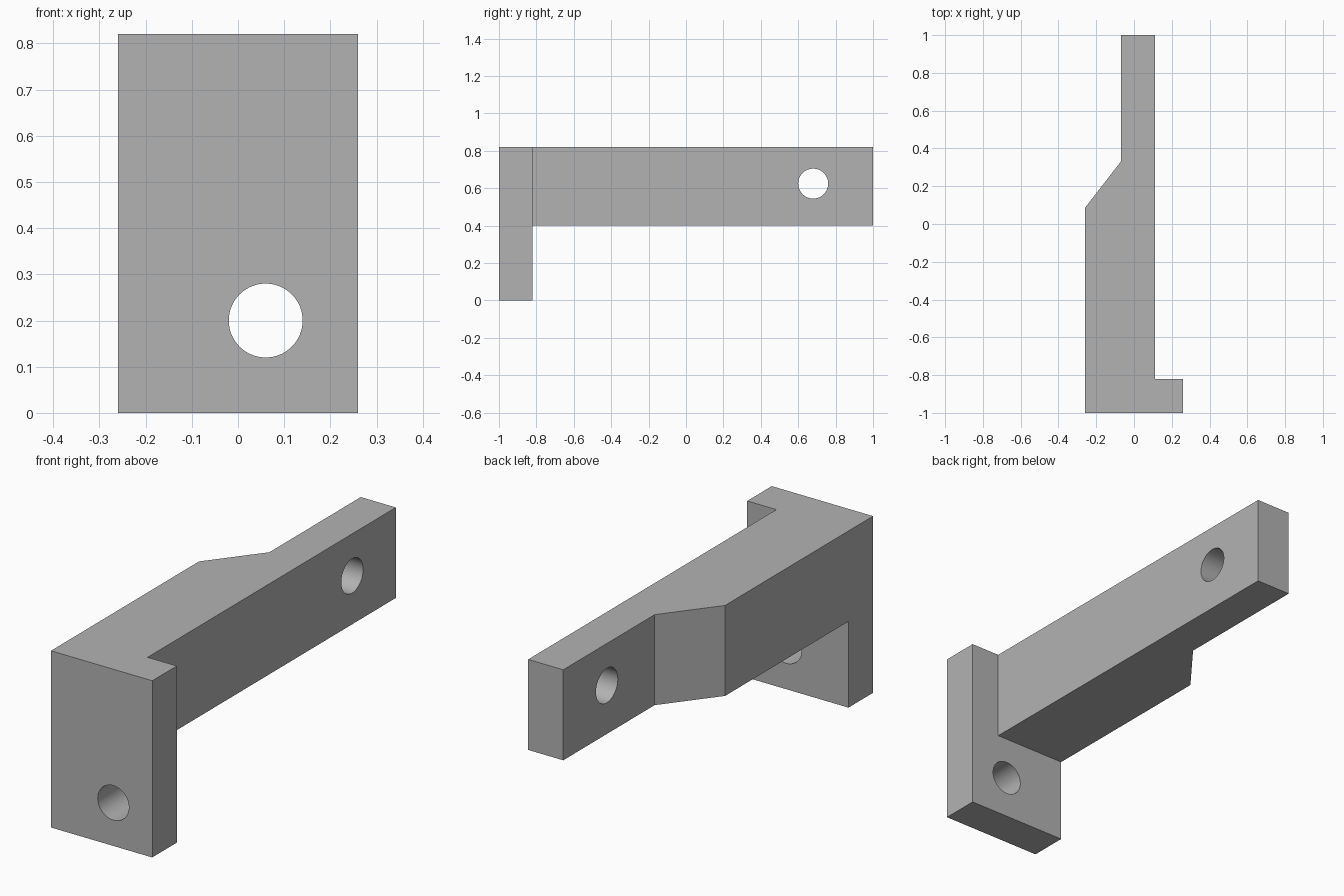
import bpy, bmesh, math
from mathutils import Vector

cube = bpy.data.objects.get("Cube")
if cube:
    bpy.data.objects.remove(cube, do_unlink=True)

grey = bpy.data.materials.new("plain grey")
grey.use_nodes = True
colour = (0.45, 0.45, 0.45, 1)
grey.diffuse_color = colour
grey.node_tree.nodes["Principled BSDF"].inputs["Base Color"].default_value = colour


def prism(name, outline, z0, z1):
    """Extrude a plan outline from z0 up to z1."""
    bm = bmesh.new()
    face = bm.faces.new([bm.verts.new((x, y, z0)) for x, y in outline])
    top = bmesh.ops.extrude_face_region(bm, geom=[face])
    moved = [v for v in top["geom"] if isinstance(v, bmesh.types.BMVert)]
    bmesh.ops.translate(bm, verts=moved, vec=(0, 0, z1 - z0))
    bmesh.ops.recalc_face_normals(bm, faces=bm.faces)
    mesh = bpy.data.meshes.new(name)
    bm.to_mesh(mesh)
    bm.free()
    mesh.materials.append(grey)
    obj = bpy.data.objects.new(name, mesh)
    bpy.context.collection.objects.link(obj)
    return obj


def drill(name, centre, axis, radius=0.08):
    """Cylindrical cutter along the given axis."""
    bpy.ops.mesh.primitive_cylinder_add(
        vertices=64, radius=radius, depth=0.6, location=centre,
        rotation=Vector(axis).to_track_quat("Z", "Y").to_euler())
    obj = bpy.context.object
    obj.name = name
    obj.hide_render = True
    obj.data.materials.append(grey)
    return obj


def combine(target, tool, operation):
    mod = target.modifiers.new(operation.lower(), "BOOLEAN")
    mod.operation = operation
    mod.solver = "EXACT"
    mod.object = tool
    bpy.ops.object.select_all(action="DESELECT")
    bpy.context.view_layer.objects.active = target
    target.select_set(True)
    bpy.ops.object.modifier_apply(modifier=mod.name)
    bpy.data.objects.remove(tool, do_unlink=True)


left, right, inner = -0.26, 0.26, 0.11
front, back = -1.0, -0.82
bottom, arm_bottom, top = 0.0, 0.4, 0.82

# Upper L-shaped arm with its sloped step, including the plate's top
bracket = prism("mounting_bracket", [
    (left, front), (right, front), (right, back), (inner, back),
    (inner, 1.0), (-0.07, 1.0), (-0.07, 0.33), (left, 0.085)], arm_bottom, top)

# Full-height front plate
plate = prism("front_plate", [
    (left, front), (right, front), (right, back), (left, back)], bottom, top)
combine(bracket, plate, "UNION")

# Bolt holes through the plate and the arm's end
combine(bracket, drill("plate_hole", (0.06, -0.91, 0.2), (0, 1, 0)), "DIFFERENCE")
combine(bracket, drill("arm_hole", (0.02, 0.68, 0.625), (1, 0, 0)), "DIFFERENCE")

# Merge coplanar faces, then smooth only the hole walls
bm = bmesh.new()
bm.from_mesh(bracket.data)
bmesh.ops.remove_doubles(bm, verts=bm.verts, dist=0.0001)
bmesh.ops.dissolve_limit(bm, angle_limit=math.radians(1), verts=bm.verts, edges=bm.edges)
bm.to_mesh(bracket.data)
bm.free()
bpy.ops.object.shade_smooth_by_angle(angle=math.radians(25))
